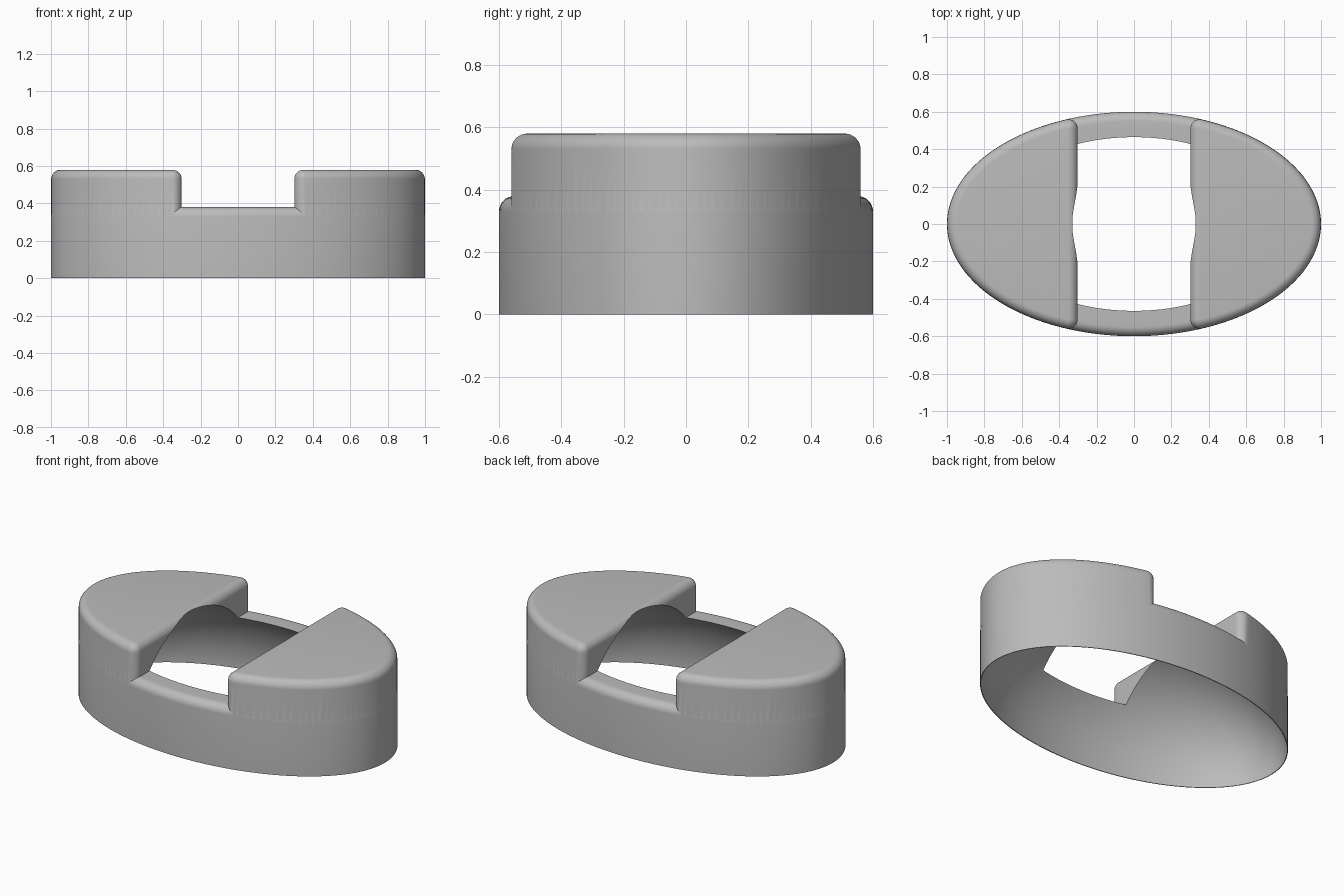
import bpy
import bmesh
import math

A, B = 1.0, 0.6            # half axes of the oval
R = 0.05                   # fillet radius
TOP, FLOOR, SLOT = 0.58, 0.38, 0.30
SEG, ARC = 128, 8

if "Cube" in bpy.data.objects:
    bpy.data.objects.remove(bpy.data.objects["Cube"])

grey = bpy.data.materials.new("plain grey")
grey.use_nodes = True
COLOUR = (0.5, 0.5, 0.5, 1)
grey.diffuse_color = COLOUR
grey.node_tree.nodes["Principled BSDF"].inputs["Base Color"].default_value = COLOUR


def core(t):
    """Point of the oval pulled in by the fillet radius, with its outward normal."""
    nx, ny = math.cos(t) / A, math.sin(t) / B
    n = math.hypot(nx, ny)
    nx, ny = nx / n, ny / n
    return A * math.cos(t) - R * nx, B * math.sin(t) - R * ny, nx, ny


def oval_outline():
    return [core(math.tau * i / SEG) for i in range(SEG)]


def cap_outline():
    """End of the oval beyond the slot wall, with rounded corners."""
    low, high = 0.0, math.pi / 2
    for _ in range(40):
        mid = (low + high) / 2
        low, high = (mid, high) if core(mid)[0] > SLOT + R else (low, mid)
    arc = [core(low * (2 * i / (SEG // 2) - 1)) for i in range(SEG // 2 + 1)]
    x, y, nx, ny = arc[-1]
    start = math.atan2(ny, nx)
    turn = [start + (math.pi - start) * i / ARC for i in range(1, ARC + 1)]
    corner = [(x, y, math.cos(a), math.sin(a)) for a in turn]
    other = [(px, -py, qx, -qy) for px, py, qx, qy in reversed(corner)]
    return arc + corner + other


def filleted_block(name, outline, bottom, top, shrink=0.0, side=1):
    """Stack offset copies of an outline so the top edge is rounded."""
    bm = bmesh.new()
    levels = [(R, bottom)]
    for i in range(ARC + 1):
        a = math.pi / 2 * i / ARC
        levels.append((R * math.cos(a), top - R + R * math.sin(a)))
    rings = [[bm.verts.new((side * (x + nx * (d - shrink)), y + ny * (d - shrink), z))
              for x, y, nx, ny in outline] for d, z in levels]
    for r0, r1 in zip(rings, rings[1:]):
        for i in range(len(r0)):
            j = (i + 1) % len(r0)
            bm.faces.new((r0[i], r0[j], r1[j], r1[i]))
    bm.faces.new(rings[0])
    bm.faces.new(rings[-1])
    bmesh.ops.remove_doubles(bm, verts=bm.verts, dist=1e-5)
    bmesh.ops.recalc_face_normals(bm, faces=bm.faces)
    return make_object(name, bm)


def make_object(name, bm):
    mesh = bpy.data.meshes.new(name)
    bm.to_mesh(mesh)
    bm.free()
    mesh.materials.append(grey)
    obj = bpy.data.objects.new(name, mesh)
    bpy.context.collection.objects.link(obj)
    return obj


def combine(target, tool, operation):
    mod = target.modifiers.new(operation.lower(), "BOOLEAN")
    mod.object, mod.operation, mod.solver = tool, operation, "EXACT"
    bpy.context.view_layer.objects.active = target
    bpy.ops.object.modifier_apply(modifier=mod.name)
    bpy.data.objects.remove(tool)


# Low oval body, with a taller cap at each end of the slot
body = filleted_block("oval_cover", oval_outline(), 0, FLOOR)
for name, side in (("left_cap", 1), ("right_cap", -1)):
    cap = filleted_block(name, cap_outline(), 0.1, TOP, 0.001, side)
    combine(body, cap, "UNION")

# Domed hollow, open below and breaking through into the slot
bm = bmesh.new()
bmesh.ops.create_uvsphere(bm, u_segments=SEG, v_segments=SEG // 2, radius=1)
bmesh.ops.scale(bm, vec=(0.996, 0.595, 0.613), verts=bm.verts)
bmesh.ops.translate(bm, vec=(0, 0, -0.003), verts=bm.verts)
hollow = make_object("hollow_cutter", bm)
hollow.hide_render = True
combine(body, hollow, "DIFFERENCE")

# Smooth curves, crisp creases
bpy.ops.object.select_all(action="DESELECT")
body.select_set(True)
bpy.context.view_layer.objects.active = body
bpy.ops.object.shade_smooth_by_angle(angle=math.radians(30))
